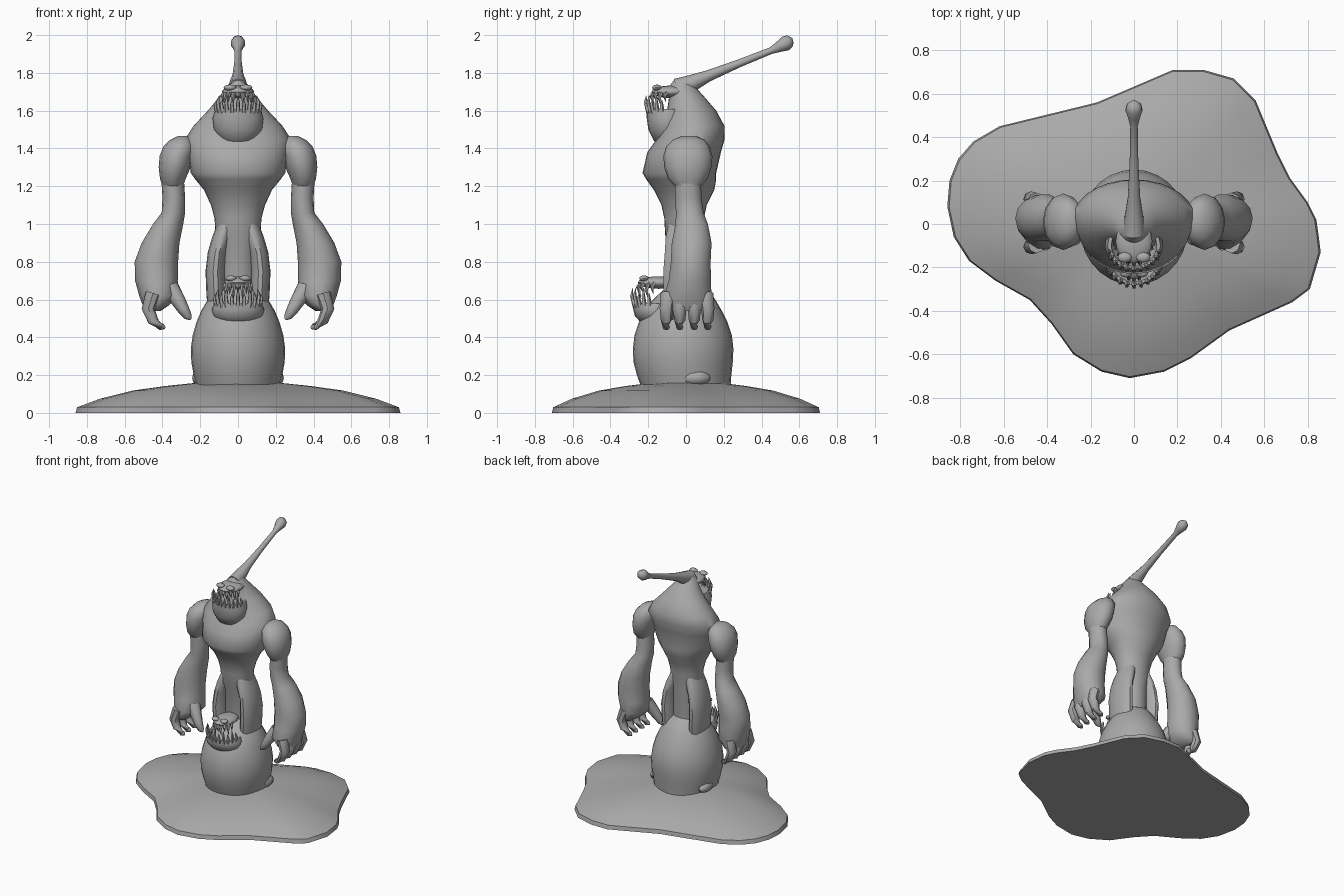
import bpy, bmesh
from math import sin, cos, pi, radians
from mathutils import Vector

if "Cube" in bpy.data.objects:
    bpy.data.objects.remove(bpy.data.objects["Cube"])

clay = bpy.data.materials.new("clay_grey")
clay.use_nodes = True
GREY = (0.4, 0.4, 0.4, 1)
clay.diffuse_color = GREY
clay.node_tree.nodes["Principled BSDF"].inputs["Base Color"].default_value = GREY


def skin(bm, rings):
    """Bridge closed rings of points and cap both ends."""
    rows = [[bm.verts.new(p) for p in ring] for ring in rings]
    n = len(rows[0])
    for a, b in zip(rows, rows[1:]):
        for i in range(n):
            j = (i + 1) % n
            bm.faces.new((a[i], a[j], b[j], b[i]))
    bm.faces.new(rows[0])
    bm.faces.new(rows[-1])


def finish(name, bm, angle=45):
    bmesh.ops.recalc_face_normals(bm, faces=bm.faces)
    mesh = bpy.data.meshes.new(name)
    bm.to_mesh(mesh)
    bm.free()
    mesh.materials.append(clay)
    ob = bpy.data.objects.new(name, mesh)
    bpy.context.collection.objects.link(ob)
    bpy.ops.object.select_all(action='DESELECT')
    bpy.context.view_layer.objects.active = ob
    ob.select_set(True)
    bpy.ops.object.shade_smooth_by_angle(angle=radians(angle))
    return ob


def loft(name, sections, sides=20, mirror=1):
    """Stack horizontal ellipses given as (cx, cy, z, rx, ry)."""
    bm = bmesh.new()
    turn = [2 * pi * i / sides for i in range(sides)]
    skin(bm, [[(mirror * (cx + rx * cos(a)), cy + ry * sin(a), z) for a in turn]
              for cx, cy, z, rx, ry in sections])
    return finish(name, bm)


def tube(bm, path, radii, sides=8):
    """Sweep a circle of changing radius along a path."""
    pts = [Vector(p) for p in path]
    rings = []
    for k, p in enumerate(pts):
        t = (pts[min(k + 1, len(pts) - 1)] - pts[max(k - 1, 0)]).normalized()
        ref = Vector((0, 1, 0)) if abs(t.x) > 0.8 else Vector((1, 0, 0))
        u = t.cross(ref).normalized()
        v = t.cross(u)
        rings.append([p + radii[k] * (u * cos(a) + v * sin(a))
                      for a in (2 * pi * i / sides for i in range(sides))])
    skin(bm, rings)


def blob(name, centre, size, u=16, v=10):
    bm = bmesh.new()
    bmesh.ops.create_uvsphere(bm, u_segments=u, v_segments=v, radius=1)
    for vert in bm.verts:
        vert.co = Vector(centre) + vert.co * Vector(size)
    return finish(name, bm)


# Puddle base: one wavy outline scaled inwards into a shallow dome
outline = [(.85, -.05), (.84, .02), (.80, .10), (.72, .21), (.66, .33), (.56, .57),
           (.46, .67), (.32, .71), (.18, .71), (.04, .65), (-.17, .56), (-.62, .45),
           (-.74, .38), (-.81, .30), (-.85, .20), (-.86, .08), (-.83, -.06),
           (-.76, -.17), (-.64, -.26), (-.48, -.35), (-.38, -.46), (-.28, -.60),
           (-.15, -.68), (-.02, -.71), (.14, -.68), (.26, -.62), (.44, -.49),
           (.73, -.36), (.81, -.30), (.86, -.13)]
dome = [(1, 0), (.99, .03), (.85, .075), (.65, .118), (.45, .142), (.25, .16), (.05, .165)]
bm = bmesh.new()
skin(bm, [[(x * s, y * s, z) for x, y in outline] for s, z in dome])
finish("puddle_base", bm)

# Round lower belly
loft("lower_belly", [(0, 0, .13, .22, .235), (0, -.01, .2, .235, .25), (0, -.015, .27, .247, .263),
                     (0, -.015, .34, .25, .266), (0, -.015, .41, .24, .258), (0, -.015, .48, .22, .235),
                     (0, -.015, .54, .195, .205), (0, -.01, .6, .16, .165), (0, 0, .65, .115, .12),
                     (0, 0, .69, .05, .05)], 28)

# Recessed hips, waist, chest and neck
loft("torso", [(0, 0, .55, .09, .075), (0, 0, .86, .095, .08), (0, -.01, .94, .12, .1),
               (0, -.01, 1.03, .124, .105), (0, -.01, 1.1, .143, .12), (0, -.01, 1.18, .18, .16),
               (0, -.025, 1.235, .225, .185), (0, -.035, 1.27, .25, .195), (0, -.01, 1.38, .265, .195),
               (0, .025, 1.45, .28, .18), (0, .04, 1.52, .235, .163), (0, .03, 1.6, .16, .13),
               (0, .005, 1.67, .1, .095), (0, -.02, 1.72, .068, .075), (0, -.02, 1.76, .03, .045)], 28)

# Head stalk with a knob at its tip
bm = bmesh.new()
tube(bm, [(0, -.05, 1.72), (0, .03, 1.745), (0, .12, 1.785), (0, .28, 1.85), (0, .45, 1.918),
          (0, .49, 1.937), (0, .525, 1.955), (0, .55, 1.968), (0, .566, 1.973)],
     [.05, .045, .03, .021, .018, .028, .04, .034, .012], 10)
finish("head_stalk", bm)


def mouth(name, cy, rim, rx, ry, depth, top, top_w, tooth):
    """Open cup jaw with rising teeth, under an upper lip with hanging teeth."""
    cup = [(-depth, .35, .35), (-.85 * depth, .7, .65), (-.55 * depth, 1, .92), (-.25 * depth, 1.05, 1),
           (0, .95, 1), (0, .82, .88), (-.3 * depth, .75, .7), (-.5 * depth, .4, .4)]
    loft(name + "_jaw", [(0, cy + (.02 if k == 0 else 0), rim + dz, rx * a, ry * b)
                         for k, (dz, a, b) in enumerate(cup)])
    low, high = bmesh.new(), bmesh.new()
    for k in range(11):
        a = radians(-90 + (k - 5) * 15)
        x, y = rx * .9 * cos(a), ry * .93 * sin(a)
        h = tooth * (1 if k % 2 else .7)
        tube(low, [(x, cy + y, rim - .02), (x * 1.08, cy + y * 1.15, rim + h * .5),
                   (x, cy + y * 1.1, rim + h)], [.013, .01, .001], 5)
    finish(name + "_lower_teeth", low)
    lip = blob(name + "_upper_lip", (0, cy + .02, top), (top_w, ry * .95, .033))
    for k in range(9):
        a = radians(-90 + (k - 4) * 19)
        x, y = top_w * .85 * cos(a), ry * .8 * sin(a)
        h = tooth * (.95 if k % 2 else .65)
        tube(high, [(x, cy + .02 + y, top), (x * 1.15, cy + .01 + y * 1.1, top - h * .5),
                    (x * 1.1, cy + .015 + y, top - .01 - h)], [.012, .01, .001], 5)
    finish(name + "_upper_teeth", high)
    # Wrinkled brow bumps above the lip
    for side, label in ((1, "left"), (-1, "right")):
        blob(f"{name}_{label}_brow", (side * top_w * .5, cy - ry * .5, top + .022),
             (top_w * .4, .025, .016), 8, 6)


mouth("head", -.1, 1.61, .128, .108, .2, 1.70, .085, .07)
mouth("belly", -.165, .58, .132, .115, .12, .69, .075, .08)

for side, label in ((1, "left"), (-1, "right")):
    # Leg pillar beside the arched hip recess
    loft(label + "_leg", [(.105, -.005, .5, .05, .1), (.115, -.005, .62, .052, .115),
                          (.12, -.005, .75, .052, .118), (.11, -.005, .85, .05, .11),
                          (.085, -.008, .93, .052, .102), (.06, -.01, 1.0, .05, .085)], 14, side)
    # Small foot lump against the belly
    blob(label + "_foot_lump", (side * .205, .05, .185), (.04, .08, .04), 10, 6)
    # Shoulder cap, tucked into the chest
    loft(label + "_shoulder", [(.345, .01, 1.2, .055, .07), (.345, .01, 1.24, .068, .105),
                               (.335, .01, 1.3, .085, .125), (.325, .01, 1.36, .09, .13),
                               (.31, .01, 1.41, .085, .115), (.3, .015, 1.445, .06, .085),
                               (.29, .015, 1.465, .03, .04)], 12, side)
    # Arm swelling into a heavy forearm
    loft(label + "_arm", [(.347, .01, 1.25, .06, .07), (.34, .012, 1.14, .06, .072),
                          (.342, .02, 1.06, .062, .075), (.37, .03, 1.0, .08, .088),
                          (.41, .03, .9, .1, .108), (.432, .025, .8, .115, .108),
                          (.432, .02, .7, .113, .115), (.42, .01, .62, .103, .128),
                          (.435, .01, .57, .07, .12), (.45, .01, .54, .04, .1)], 14, side)
    # Four hooked fingers and an inner thumb
    bm = bmesh.new()
    for y in (-.095, -.03, .04, .105):
        tube(bm, [(side * .45, y, .63), (side * .475, y * 1.1, .55), (side * .45, y * 1.1, .49),
                  (side * .405, y * 1.1, .455), (side * .385, y * 1.1, .45)],
             [.04, .035, .029, .02, .006])
    tube(bm, [(side * .36, -.03, .66), (side * .32, -.055, .6), (side * .29, -.07, .55),
              (side * .265, -.075, .51), (side * .25, -.075, .495)], [.05, .04, .032, .022, .006])
    finish(label + "_fingers", bm)
